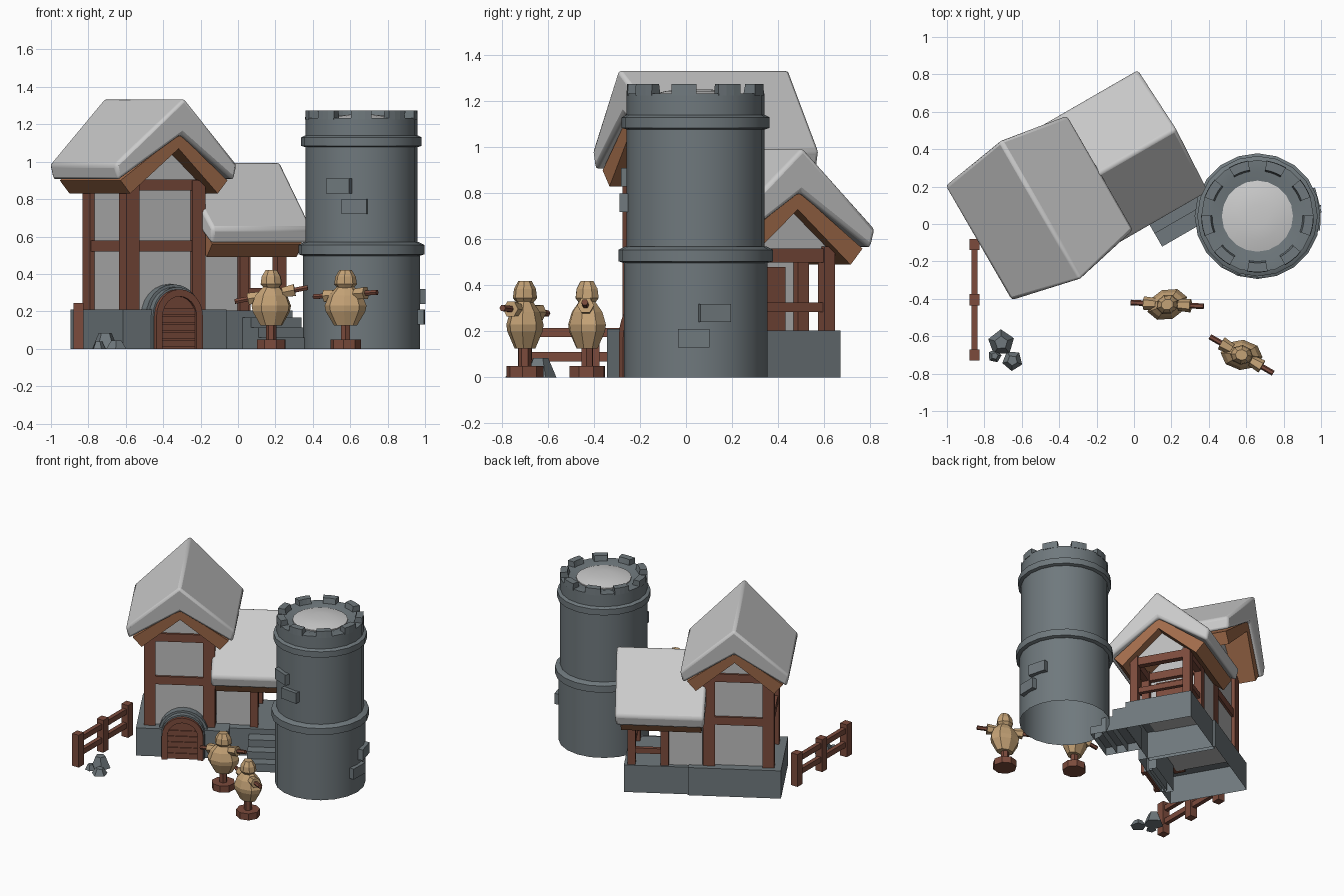
import bpy, bmesh
from math import pi, sin, cos, radians, atan2
from mathutils import Matrix, Vector

if "Cube" in bpy.data.objects:
    bpy.data.objects.remove(bpy.data.objects["Cube"])

def mat(name, c):
    m = bpy.data.materials.new(name)
    m.diffuse_color = (*c, 1)
    m.use_nodes = True
    m.node_tree.nodes["Principled BSDF"].inputs["Base Color"].default_value = m.diffuse_color
    return m

STONE = mat("stone", (0.16, 0.19, 0.205))
WOOD = mat("wood", (0.20, 0.07, 0.045))
TRIM = mat("trim_wood", (0.36, 0.15, 0.07))
STRAW = mat("straw", (0.55, 0.36, 0.18))
PLASTER = mat("plaster", (0.5, 0.5, 0.5))
I = Matrix.Identity(4)
H = Matrix.Rotation(radians(30), 4, 'Z')       # house frame

def mesh(name, verts, faces, m=None, M=I, smooth=False, bevel=0, hollow=False):
    me = bpy.data.meshes.new(name)
    me.from_pydata([tuple(v) for v in verts], [], faces)
    bm = bmesh.new()
    bm.from_mesh(me)
    bmesh.ops.recalc_face_normals(bm, faces=bm.faces)
    if hollow:      # no underside
        bmesh.ops.delete(bm, geom=[f for f in bm.faces if f.normal.z < -0.9], context='FACES')
    bm.to_mesh(me)
    bm.free()
    ob = bpy.data.objects.new(name, me)
    bpy.context.collection.objects.link(ob)
    ob.matrix_world = M
    if m:
        me.materials.append(m)
    if bevel:
        b = ob.modifiers.new("bevel", 'BEVEL')
        b.width, b.segments = bevel, 2
    if smooth:
        bpy.ops.object.select_all(action='DESELECT')
        ob.select_set(True)
        bpy.context.view_layer.objects.active = ob
        bpy.ops.object.shade_smooth_by_angle(angle=radians(32))
    return ob

def prism(name, prof, a, b, m=None, M=H, **k):
    """Extrude an (x, z) profile along y; a and b may be lists, one end per point."""
    n = len(prof)
    a = a if isinstance(a, list) else [a] * n
    b = b if isinstance(b, list) else [b] * n
    v = [(x, t, z) for (x, z), t in zip(prof, a)] + [(x, t, z) for (x, z), t in zip(prof, b)]
    f = [tuple(range(n)), tuple(range(n, 2 * n))]
    f += [(i, (i + 1) % n, (i + 1) % n + n, i + n) for i in range(n)]
    return mesh(name, v, f, m, M, **k)

def box(name, x, y, z, m=None, M=H, **k):
    return prism(name, [(x[0], z[0]), (x[1], z[0]), (x[1], z[1]), (x[0], z[1])], y[0], y[1], m, M, **k)

def lathe(name, prof, n, m=None, M=I, smooth=False, hollow=False):
    v = [(r * cos(2 * pi * i / n), r * sin(2 * pi * i / n), z) for r, z in prof for i in range(n)]
    f = [(k * n + i, k * n + (i + 1) % n, (k + 1) * n + (i + 1) % n, (k + 1) * n + i)
         for k in range(len(prof) - 1) for i in range(n)]
    f += [tuple(range(n)), tuple(range((len(prof) - 1) * n, len(prof) * n))]
    return mesh(name, v, f, m, M, smooth, hollow=hollow)

def chevron(top, side_top, side_low, low):
    w, z = side_top
    w2, z2 = side_low
    return [(0, top), (w, z), (w2, z2), (0, low), (-w2, z2), (-w, z)]

# ---- main house
MAIN = H @ Matrix.Translation((-0.395, 0, 0))
roof = chevron(1.34, (0.378, 0.985), (0.357, 0.90), 1.145)
trim = chevron(1.15, (0.33, 0.9), (0.27, 0.83), 1.07)
prism("main_roof", roof, [-0.115, -0.025, -0.025, -0.085, -0.025, -0.025],
      [0.745, 0.68, 0.68, 0.72, 0.68, 0.68], None, MAIN, smooth=True, bevel=0.018)
prism("main_roof_trim", trim, [-0.055, 0, 0, -0.05, 0, 0], [0.69, 0.65, 0.65, 0.685, 0.65, 0.65],
      TRIM, MAIN)
prism("main_walls", [(-0.23, 0.2), (0.22, 0.2), (0.22, 0.87), (0, 1.08), (-0.23, 0.87)],
      0.085, 0.505, PLASTER, MAIN)
box("main_foundation", (-0.705, -0.065), (0.01, 0.57), (0, 0.21), STONE, hollow=True)

def frame(name, us, vs, w, z0, z1, beams):
    """Corner posts with horizontal beams on all four sides."""
    for u in us:
        for v in vs:
            box(name + "_post", (u - w / 2, u + w / 2), (v - w / 2, v + w / 2), (z0, z1), WOOD)
    h = w * 0.4
    for a, b in beams:
        for u in us:
            box(name + "_beam", (u - h, u + h), vs, (a, b), WOOD)
        for v in vs:
            box(name + "_beam", us, (v - h, v + h), (a, b), WOOD)

frame("main", (-0.615, -0.205), (0.10, 0.49), 0.08, 0.2, 0.9, [(0.52, 0.58), (0.845, 0.905)])

# ---- arched door with stone surround
def arch(r, spring, n=12, base=0.0):
    return [(r, base)] + [(r * cos(pi * i / n), spring + r * sin(pi * i / n))
                          for i in range(n + 1)] + [(-r, base)]
DOOR = H @ Matrix.Translation((-0.38, 0, 0))
prism("door_arch_stone", arch(0.15, 0.18), -0.01, 0.05, STONE, DOOR, hollow=True)
prism("door_arch_stone_rear", arch(0.17, 0.175), 0.03, 0.09, STONE, DOOR, hollow=True)
prism("door_frame", arch(0.143, 0.175) + arch(0.105, 0.175)[::-1], -0.035, 0.0, WOOD, DOOR)
prism("door_panel", arch(0.11, 0.175), -0.018, 0.0, WOOD, DOOR)
for i in range(5):
    box("door_board", (-0.1, 0.1), (-0.025, -0.01), (0.01 + i * 0.043, 0.045 + i * 0.043), WOOD, DOOR)

# ---- annex, ridge at right angles to the main one
ANNEX = H @ Matrix.Translation((0, 0.328, -0.34)) @ Matrix.Rotation(-pi / 2, 4, 'Z')
prism("annex_roof", roof, -0.185, [0.45, 0.43, 0.425, 0.435, 0.425, 0.43], None, ANNEX,
      smooth=True, bevel=0.018)
prism("annex_roof_trim", trim, -0.16, [0.405, 0.395, 0.395, 0.405, 0.395, 0.395], TRIM, ANNEX)
prism("annex_walls", [(-0.195, 0.54), (0.195, 0.54), (0.195, 0.9), (0, 1.075), (-0.195, 0.9)],
      -0.16, 0.09, PLASTER, ANNEX)
prism("annex_gable", [(-0.2, 0.87), (0.2, 0.87), (0.2, 0.9), (0, 1.085), (-0.2, 0.9)],
      0.31, 0.335, PLASTER, ANNEX)
box("annex_foundation", (-0.1, 0.38), (0.075, 0.555), (0, 0.205), STONE, hollow=True)
frame("annex", (0.10, 0.33), (0.13, 0.515), 0.055, 0.2, 0.57, [(0.50, 0.56)])
box("annex_door", (0.08, 0.105), (0.2, 0.44), (0.205, 0.48), WOOD)
box("porch_rail_end", (0.315, 0.345), (0.13, 0.515), (0.285, 0.325), WOOD)
box("porch_rail_back", (0.1, 0.33), (0.5, 0.53), (0.285, 0.325), WOOD)
for i in range(3):
    box("porch_step", (0.07, 0.38), (-0.18 + i * 0.08, 0.08), (0, 0.06 + i * 0.053), STONE, hollow=True)

# ---- round tower
T = Matrix.Translation((0.66, 0.042, 0))
lathe("tower_body", [(0.312, 0), (0.312, 0.53), (0.3, 0.53), (0.3, 1.235), (0.24, 1.235), (0.195, 1.222)],
      20, STONE, T, True, hollow=True)
for r, a, b in [(0.336, 0.50, 0.57), (0.322, 1.08, 1.145)]:
    lathe("tower_band", [(r - 0.03, a - 0.005), (r, a + 0.005), (r, b - 0.015), (r - 0.03, b)],
          20, STONE, T, True)
lathe("tower_roof", [(0.19, 1.2), (0.19, 1.23), (0.13, 1.245), (0.06, 1.252)], 20, None, T, True)
for i in range(9):
    pts = []
    for j in range(4):
        t = radians(i * 40 + 30 - 10.5 + j * 7)
        pts += [(r * cos(t), r * sin(t), z) for r, z in
                [(0.301, 1.225), (0.299, 1.275), (0.25, 1.275), (0.24, 1.225)]]
    f = [(0, 1, 2, 3), (12, 13, 14, 15)]
    f += [(4 * j + k, 4 * j + (k + 1) % 4, 4 * j + 4 + (k + 1) % 4, 4 * j + 4 + k)
          for j in range(3) for k in range(4)]
    mesh("battlement", pts, f, STONE, T)
for dx, dy, z, r in [(-0.12, -0.28, 0.87, 0.3), (-0.037, -0.3, 0.76, 0.3),
                     (0.3, 0.08, 0.28, 0.312), (0.31, -0.008, 0.17, 0.312)]:
    B = T @ Matrix.Rotation(atan2(dy, dx) + pi / 2, 4, 'Z') @ Matrix.Translation((0, -r, z))
    box("tower_brick", (-0.068, 0.068), (-0.025, 0.03), (-0.04, 0.04), STONE, B)

# ---- straw training dummies
def stick(name, a, b, r0, r1, m, M, n=6):
    a, b = Vector(a), Vector(b)
    q = (b - a).to_track_quat('Z', 'Y').to_matrix().to_4x4()
    lathe(name, [(r0, 0), (r1, (b - a).length)], n, m, M @ Matrix.Translation(a) @ q)

def dummy(x, y, turn, tilt):
    P = Matrix.Translation((x, y, 0)) @ Matrix.Rotation(radians(turn), 4, 'Z')
    flat = P @ Matrix.Diagonal((1, 0.62, 1, 1)) @ Matrix.Rotation(radians(22.5), 4, 'Z')
    lathe("dummy_base", [(0.082, 0), (0.082, 0.05)], 8, WOOD, P @ Matrix.Rotation(pi / 8, 4, 'Z'))
    lathe("dummy_post", [(0.028, 0.04), (0.028, 0.15)], 6, WOOD, P)
    lathe("dummy_body", [(0.065, 0.125), (0.112, 0.2), (0.118, 0.23), (0.095, 0.285), (0.045, 0.335)],
          8, STRAW, flat)
    lathe("dummy_head", [(0.045, 0.325), (0.064, 0.345), (0.058, 0.385), (0.035, 0.42)],
          8, STRAW, flat @ Matrix.Diagonal((1, 1.2, 1, 1)))
    for s in (-1, 1):
        c = 0.29
        stick("dummy_sleeve", (s * 0.06, 0, c + s * tilt * 0.06), (s * 0.125, 0, c + s * tilt * 0.125),
              0.03, 0.037, STRAW, P)
        stick("dummy_arm", (s * 0.1, 0, c + s * tilt * 0.1), (s * 0.195, 0, c + s * tilt * 0.195),
              0.015, 0.015, WOOD, P)

dummy(0.178, -0.43, -3, 0.19)
dummy(0.575, -0.70, -30, 0.06)

# ---- fence
for y in (-0.11, -0.405, -0.70):
    box("fence_post", (-0.88, -0.825), (y - 0.03, y + 0.03), (0, 0.245), WOOD, I)
for z in (0.07, 0.175):
    box("fence_rail", (-0.868, -0.837), (-0.70, -0.11), (z, z + 0.04), WOOD, I)

# ---- rocks
for x, y, r, h, a in [(-0.71, -0.635, 0.072, 0.085, 20), (-0.65, -0.73, 0.056, 0.045, 50),
                      (-0.745, -0.705, 0.037, 0.04, 5)]:
    lathe("rock", [(r, 0), (r * 0.5, h)], 5, STONE,
          Matrix.Translation((x, y, 0)) @ Matrix.Rotation(radians(a), 4, 'Z'))
